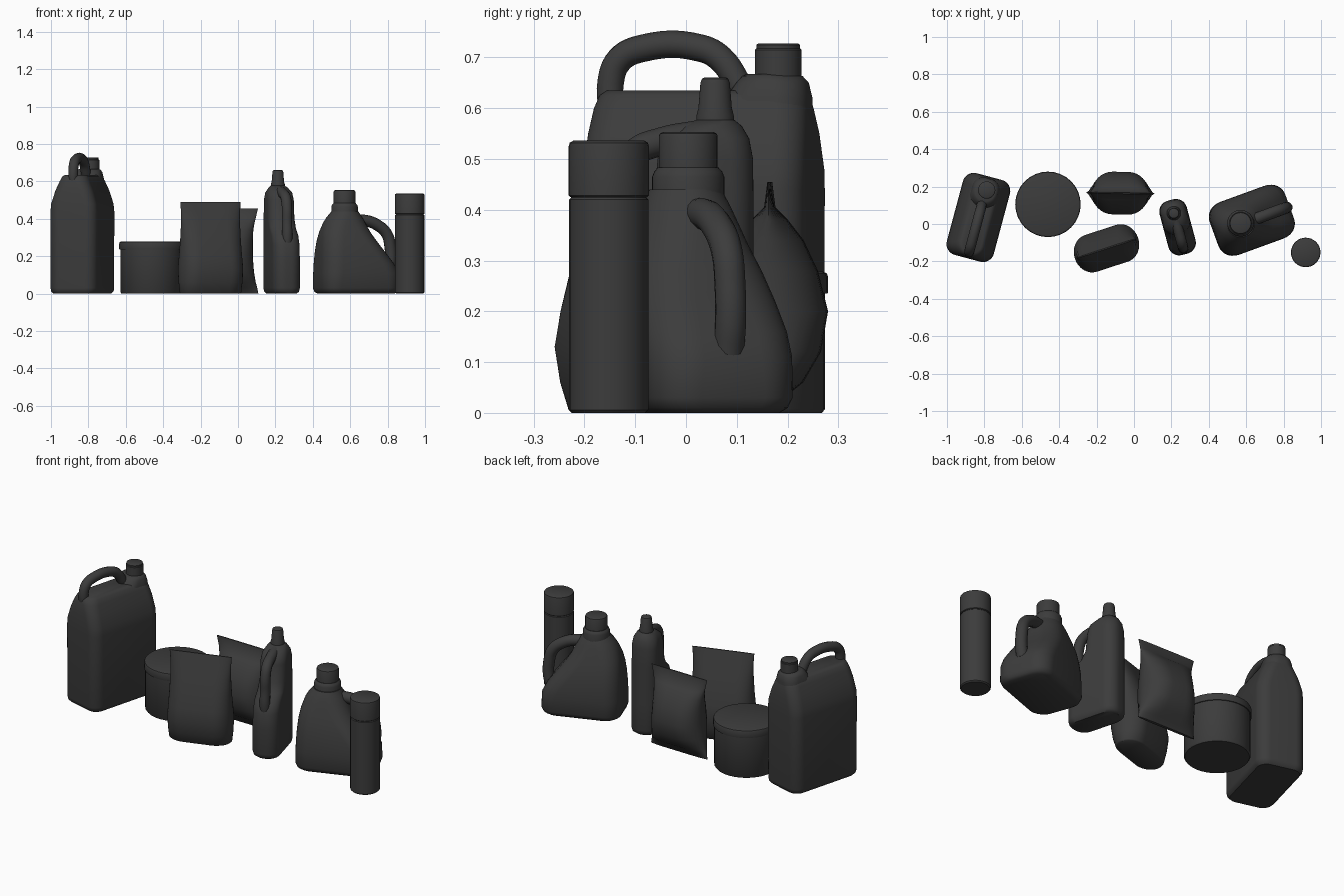
import bpy
import bmesh
import math
from mathutils import Matrix

cube = bpy.data.objects.get("Cube")
if cube:
    bpy.data.objects.remove(cube, do_unlink=True)

charcoal = bpy.data.materials.new("charcoal plastic")
charcoal.use_nodes = True
GREY = (0.045, 0.045, 0.045, 1)
charcoal.diffuse_color = GREY
charcoal.node_tree.nodes["Principled BSDF"].inputs["Base Color"].default_value = GREY


def finish(obj, place, angle=40):
    """Place the part, give it the material and smooth its soft edges."""
    x, y, turn = place
    obj.matrix_world = Matrix.Translation((x, y, 0)) @ Matrix.Rotation(math.radians(turn), 4, "Z")
    obj.data.materials.clear()
    obj.data.materials.append(charcoal)
    bpy.ops.object.select_all(action="DESELECT")
    obj.select_set(True)
    bpy.context.view_layer.objects.active = obj
    bpy.ops.object.shade_smooth_by_angle(angle=math.radians(angle))


def section(x0, x1, y0, y1, rx, ry, steps=8):
    """Rectangle outline with elliptical corners."""
    cx, cy = (x0 + x1) / 2, (y0 + y1) / 2
    hx, hy = (x1 - x0) / 2, (y1 - y0) / 2
    rx, ry = min(rx, hx), min(ry, hy)
    points = []
    for corner, (sx, sy) in enumerate(((1, 1), (-1, 1), (-1, -1), (1, -1))):
        for i in range(steps + 1):
            a = (corner + i / steps) * math.pi / 2
            points.append((cx + sx * (hx - rx) + rx * math.cos(a),
                           cy + sy * (hy - ry) + ry * math.sin(a)))
    return points


def loft(name, place, rings, angle=40):
    """Skin stacked sections; each ring is (z, x0, x1, y0, y1, rx, ry)."""
    bm = bmesh.new()
    loops = [[bm.verts.new((x, y, z)) for x, y in section(*box)] for z, *box in rings]
    count = len(loops[0])
    for low, high in zip(loops, loops[1:]):
        for i in range(count):
            j = (i + 1) % count
            bm.faces.new((low[i], low[j], high[j], high[i]))
    bm.faces.new(loops[0][::-1])
    bm.faces.new(loops[-1])
    bmesh.ops.remove_doubles(bm, verts=bm.verts, dist=0.00001)
    bmesh.ops.recalc_face_normals(bm, faces=bm.faces)
    mesh = bpy.data.meshes.new(name)
    bm.to_mesh(mesh)
    bm.free()
    obj = bpy.data.objects.new(name, mesh)
    bpy.context.collection.objects.link(obj)
    finish(obj, place, angle)


def lathe(name, place, profile, cx=0, cy=0):
    """Round part from (radius, z) pairs."""
    loft(name, place, [(z, cx - r, cx + r, cy - r, cy + r, r, r) for r, z in profile])


def pack(name, place, rings, rx):
    """Soft bag from (z, half width, half depth) with pinched sides."""
    loft(name, place, [(z, -w, w, -d, d, rx, d) for z, w, d in rings], 50)


def tube(name, place, path, radius):
    """Round handle along a smooth path of points."""
    curve = bpy.data.curves.new(name, "CURVE")
    curve.dimensions = "3D"
    curve.bevel_depth = radius
    curve.bevel_resolution = 4
    curve.use_fill_caps = True
    spline = curve.splines.new("BEZIER")
    spline.resolution_u = 6
    spline.bezier_points.add(len(path) - 1)
    for point, co in zip(spline.bezier_points, path):
        point.co = co
        point.handle_left_type = point.handle_right_type = "AUTO"
    obj = bpy.data.objects.new(name, curve)
    bpy.context.collection.objects.link(obj)
    bpy.ops.object.select_all(action="DESELECT")
    obj.select_set(True)
    bpy.context.view_layer.objects.active = obj
    bpy.ops.object.convert(target="MESH")
    finish(bpy.context.object, place)


# Large canister with a top handle
CANISTER = (-0.832, 0.035, -15)
loft("canister_body", CANISTER, [
    (z, -w, w, -d, d, r, r) for z, w, d, r in (
        (0, .115, .21, .05), (.012, .127, .222, .06), (.03, .13, .225, .06),
        (.44, .13, .226, .06), (.48, .126, .226, .06), (.55, .104, .222, .06),
        (.6, .082, .216, .06), (.625, .07, .208, .06), (.635, .055, .195, .05))])
loft("canister_spout_block", CANISTER, [
    (z, -w, w, a, b, .06, .06) for z, w, a, b in (
        (.56, .085, .03, .215), (.62, .074, .05, .216), (.65, .068, .07, .21),
        (.663, .06, .08, .2), (.667, .05, .09, .185))])
lathe("canister_cap", CANISTER, [
    (.046, .65), (.046, .715), (.043, .718), (.043, .725), (.04, .727)], .005, .153)
tube("canister_handle", CANISTER, [
    (0, y, z) for y, z in ((-.185, .58), (-.19, .65), (-.172, .695), (-.125, .718),
                           (-.005, .718), (.035, .697), (.075, .64))], .027)

# Round tub
TUB = (-.46, .105, 0)
lathe("tub_body", TUB, [(.163, 0), (.169, .008), (.169, .238)])
lathe("tub_lid", TUB, [(.174, .235), (.175, .24), (.175, .268), (.172, .275), (.165, .278)])

# Stand-up pouch with a pinched top
pack("stand_up_pouch", (-.147, -.13, 18), [
    (0, .165, .07), (.006, .17, .075), (.06, .175, .092), (.13, .178, .103), (.2, .173, .092),
    (.28, .168, .072), (.37, .165, .045), (.44, .166, .019), (.49, .17, .003)], .09)

# Pillow bag sealed at both ends
pack("pillow_bag", (-.073, .165, -1), [
    (0, .182, .008), (.03, .176, .028), (.06, .168, .065), (.12, .158, .1), (.2, .152, .114),
    (.28, .152, .094), (.34, .155, .066), (.38, .162, .035), (.405, .168, .01),
    (.455, .18, .003)], .11)

# Slim bottle with a side grip
SLIM = (.233, -.017, 15)
loft("slim_bottle_body", SLIM, [
    (z, -w, w, a, b, .06, .06) for z, w, a, b in (
        (0, .062, -.135, .135), (.01, .071, -.146, .146), (.03, .075, -.15, .15),
        (.18, .075, -.15, .15), (.26, .074, -.146, .15), (.31, .073, -.125, .15),
        (.35, .073, -.075, .15), (.4, .073, -.045, .15), (.5, .072, -.035, .149),
        (.54, .066, -.025, .143), (.565, .052, .01, .13), (.577, .038, .04, .115))])
lathe("slim_bottle_cap", SLIM, [
    (.037, .565), (.037, .585), (.033, .6), (.029, .65), (.026, .658), (.02, .661)], 0, .077)
tube("slim_bottle_grip", SLIM, [
    (0, y, z) for y, z in ((.04, .548), (-.03, .535), (-.088, .51), (-.11, .46),
                           (-.113, .38), (-.118, .31), (-.11, .24))], .028)

# Wide jug with a sloping side and a loop handle
JUG = (.63, .02, 20)
loft("jug_body", JUG, [
    (z, a, b, -w, w, r, r) for z, a, b, w, r in (
        (0, -.195, .195, .125, .07), (.01, -.209, .209, .14, .08), (.03, -.215, .215, .148, .08),
        (.11, -.215, .215, .15, .09), (.16, -.213, .19, .148, .09), (.22, -.21, .145, .14, .09),
        (.28, -.204, .1, .128, .09), (.33, -.195, .068, .112, .09), (.38, -.178, .045, .096, .09),
        (.41, -.16, .03, .085, .085), (.43, -.142, .015, .076, .076), (.44, -.134, .01, .07, .07))])
lathe("jug_neck", JUG, [(.071, .42), (.071, .465), (.067, .475), (.06, .483)], -.062, .006)
lathe("jug_cap", JUG, [(.058, .475), (.058, .545), (.056, .55), (.05, .553)], -.062, .006)
tube("jug_handle", JUG, [
    (x, 0, z) for x, z in ((-.03, .385), (.04, .392), (.13, .362), (.178, .315),
                           (.195, .25), (.198, .18), (.185, .12))], .031)

# Spray can
SPRAY = (.918, -.152, 0)
lathe("spray_can_body", SPRAY, [(.072, 0), (.078, .006), (.078, .42), (.074, .424), (.074, .43)])
lathe("spray_can_cap", SPRAY, [(.076, .425), (.079, .428), (.079, .525), (.077, .532), (.07, .536)])
